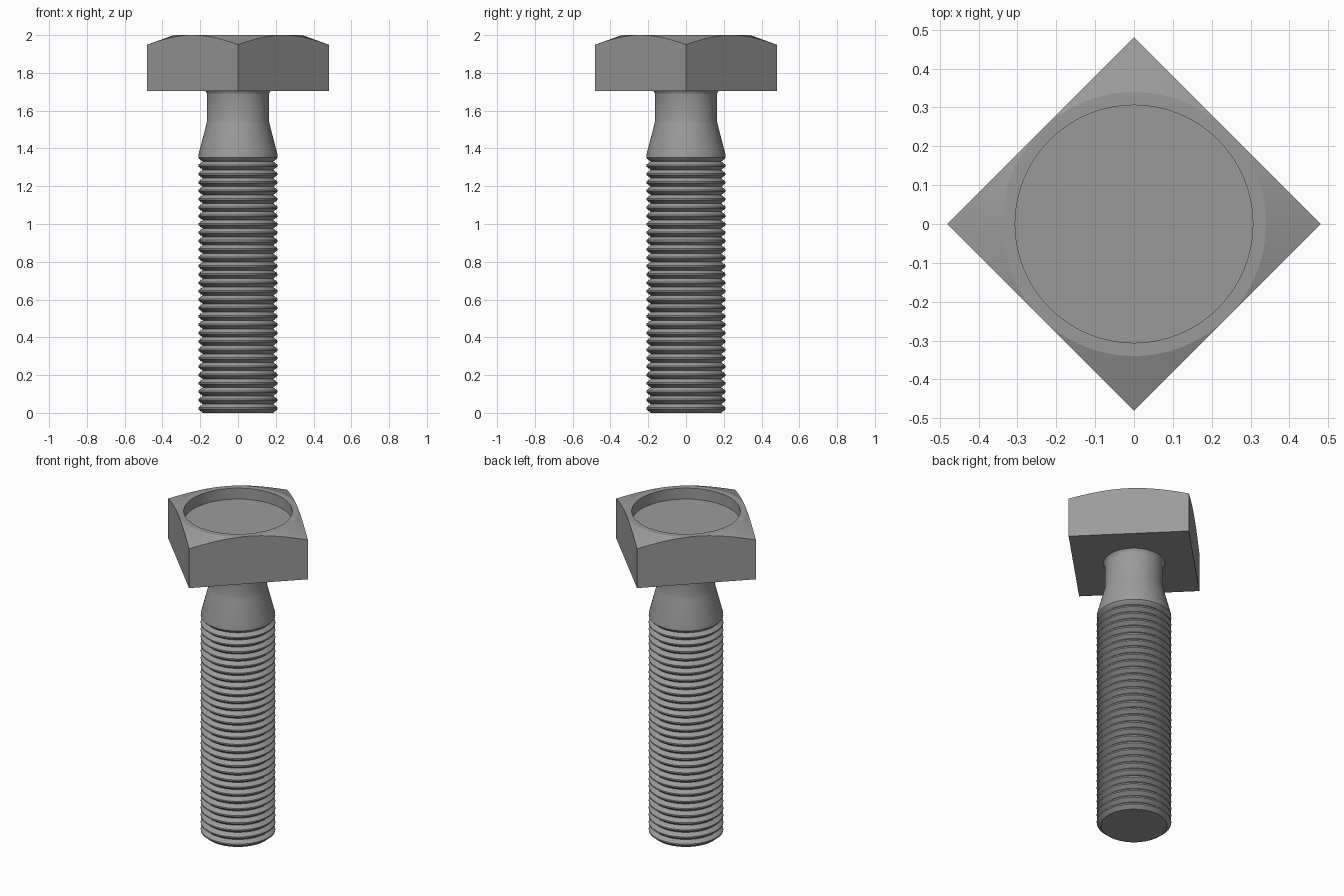
import bpy, bmesh
from math import sin, cos, pi

cube = bpy.data.objects.get("Cube")
if cube:
    bpy.data.objects.remove(cube, do_unlink=True)

SEGMENTS = 64

steel = bpy.data.materials.new("grey steel")
steel.use_nodes = True
grey = (0.33, 0.33, 0.33, 1)
steel.diffuse_color = grey
steel.node_tree.nodes["Principled BSDF"].inputs["Base Color"].default_value = grey


def lathe(name, rings, angle):
    """Skin a stack of rings; each ring maps a direction to (radius, z)."""
    bm = bmesh.new()
    loops = []
    for ring in rings:
        loop = []
        for i in range(SEGMENTS):
            a = 2 * pi * i / SEGMENTS
            r, z = ring(a)
            loop.append(bm.verts.new((r * cos(a), r * sin(a), z)))
        loops.append(loop)
    for low, high in zip(loops, loops[1:]):
        for i in range(SEGMENTS):
            j = (i + 1) % SEGMENTS
            bm.faces.new((low[i], low[j], high[j], high[i]))
    bm.faces.new(loops[0][::-1])
    bm.faces.new(loops[-1])
    bmesh.ops.remove_doubles(bm, verts=bm.verts, dist=0.0005)
    bmesh.ops.recalc_face_normals(bm, faces=bm.faces)
    mesh = bpy.data.meshes.new(name)
    bm.to_mesh(mesh)
    bm.free()
    mesh.materials.append(steel)
    obj = bpy.data.objects.new(name, mesh)
    bpy.context.collection.objects.link(obj)
    bpy.ops.object.select_all(action='DESELECT')
    obj.select_set(True)
    bpy.context.view_layer.objects.active = obj
    bpy.ops.object.shade_smooth_by_angle(angle=angle)
    return obj


def circle(r, z):
    return lambda a: (r, z)


# Square head, corners on the axes, with a conical chamfer and round recess
INRADIUS = 0.34
HEAD_BOTTOM, TOP = 1.705, 2.0


def square_radius(a):
    return INRADIUS / cos(a % (pi / 2) - pi / 4)


def chamfer_edge(a):
    r = square_radius(a)
    return r, TOP - 0.36 * (r - INRADIUS)


lathe("square_head", [
    lambda a: (square_radius(a), HEAD_BOTTOM),
    chamfer_edge,
    circle(INRADIUS, TOP),
    circle(0.306, TOP),
    circle(0.306, TOP - 0.068),
], 0.3)

# Threaded shank: stacked V ridges from the chamfered tip upwards
CREST, ROOT, PITCH, RIDGES = 0.21, 0.187, 0.0443, 30
shank = [circle(ROOT, 0)]
for k in range(RIDGES):
    z = 0.024 + k * PITCH
    shank += [circle(CREST, z - 0.004), circle(CREST, z + 0.004),
              circle(ROOT, z + PITCH / 2)]

# Collar, taper, neck and the small fillet under the head
shank += [circle(r, z) for r, z in (
    (0.205, 1.345), (0.21, 1.352), (0.208, 1.372), (0.167, 1.53),
    (0.164, 1.545), (0.164, 1.685), (0.167, 1.697), (0.175, 1.706))]
lathe("threaded_shank", shank, 0.5)
